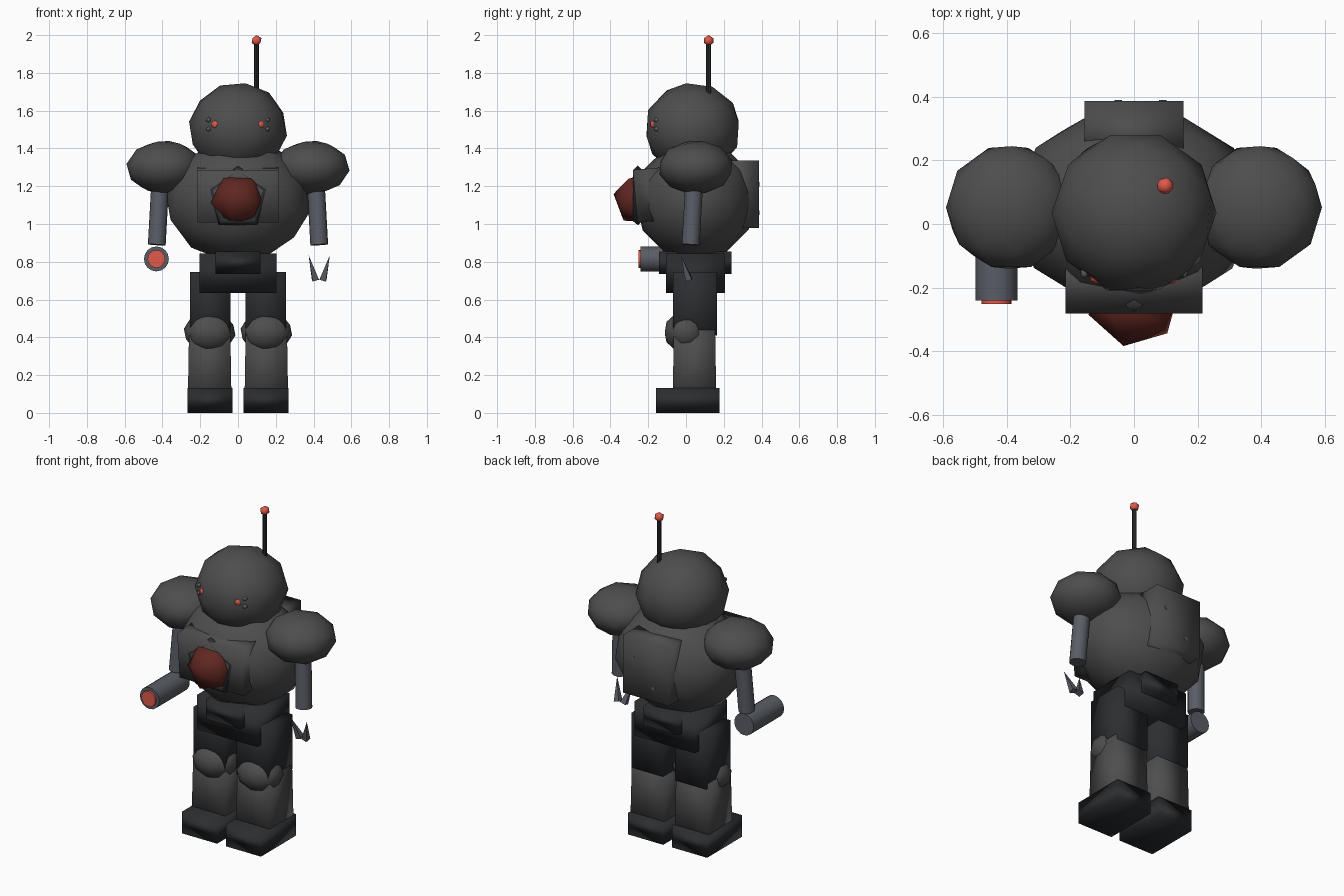
import bpy
from math import radians, pi
from mathutils import Vector, Euler

if "Cube" in bpy.data.objects:
    bpy.data.objects.remove(bpy.data.objects["Cube"])


def material(name, rgb):
    m = bpy.data.materials.new(name)
    m.diffuse_color = (*rgb, 1)
    m.use_nodes = True
    m.node_tree.nodes["Principled BSDF"].inputs["Base Color"].default_value = m.diffuse_color
    return m


CHARCOAL = material("charcoal", (0.075, 0.075, 0.075))
BLACK = material("black", (0.025, 0.027, 0.03))
STEEL = material("steel", (0.1, 0.11, 0.13))
RED = material("red", (0.75, 0.1, 0.07))
DARK_RED = material("dark_red", (0.12, 0.02, 0.015))


def finish(name, mat, angle=None):
    ob = bpy.context.object
    ob.name = name
    ob.data.materials.append(mat)
    if angle is None:
        bpy.ops.object.shade_smooth()
    else:
        bpy.ops.object.shade_smooth_by_angle(angle=radians(angle))
    return ob


def ball(name, center, radii, mat, subdiv=2, tilt=(0, 0, 0)):
    # rotate the facets first, then stretch along the world axes
    bpy.ops.mesh.primitive_ico_sphere_add(subdivisions=subdiv, radius=1, location=center)
    ob = finish(name, mat)
    ob.data.transform(Euler([radians(a) for a in tilt]).to_matrix().to_4x4())
    ob.scale = radii
    return ob


def box(name, lo, hi, mat, tilt=0, taper=1.0):
    lo, hi = Vector(lo), Vector(hi)
    bpy.ops.mesh.primitive_cube_add(size=1, location=(lo + hi) / 2)
    ob = finish(name, mat)
    ob.scale = hi - lo
    ob.rotation_euler.x = radians(tilt)
    for v in ob.data.vertices:
        if v.co.z > 0:
            v.co.x *= taper
            v.co.y *= taper
    return ob


def rod(name, a, b, r1, mat, r2=None, sides=16):
    a, b = Vector(a), Vector(b)
    bpy.ops.mesh.primitive_cone_add(vertices=sides, radius1=r1, radius2=r1 if r2 is None else r2,
                                    depth=(b - a).length, location=(a + b) / 2)
    ob = finish(name, mat, 40)
    ob.rotation_euler = (b - a).to_track_quat('Z', 'Y').to_euler()
    return ob


# Body and head
ball("torso", (0, 0.05, 1.125), (0.39, 0.322, 0.327), CHARCOAL, tilt=(6, 8, 18))
ball("head", (0, 0.035, 1.505), (0.262, 0.258, 0.245), CHARCOAL, tilt=(10, 6, 18))

# Antenna
rod("antenna_rod", (0.098, 0.12, 1.65), (0.098, 0.12, 1.97), 0.013, BLACK, sides=8)
ball("antenna_tip", (0.098, 0.12, 1.971), (0.029, 0.029, 0.029), RED, 1)

# Chest plate, pentagonal ring and gem
box("chest_plate", (-0.215, -0.27, 1.015), (0.215, -0.08, 1.295), CHARCOAL, tilt=5)
bpy.ops.mesh.primitive_torus_add(major_segments=5, minor_segments=4, major_radius=0.148,
                                 minor_radius=0.026, location=(0, -0.255, 1.135),
                                 rotation=(pi / 2, 0, 0))
finish("chest_ring", BLACK).data.transform(Euler((0, 0, pi / 2)).to_matrix().to_4x4())
ball("chest_gem", (0, -0.245, 1.13), (-0.15, 0.145, 0.143), DARK_RED, 1, tilt=(78, 14, 10))

# Backpack with two studs
box("backpack", (-0.155, 0.18, 0.98), (0.155, 0.387, 1.335), CHARCOAL)
for x, z in ((0.09, 1.21), (-0.05, 1.06)):
    rod("backpack_stud", (x, 0.37, z), (x, 0.389, z), 0.012, STEEL, sides=8)

# Waist and pelvis
box("waist", (-0.118, -0.143, 0.735), (0.118, 0.242, 0.855), BLACK)
box("pelvis", (-0.205, -0.107, 0.635), (0.205, 0.207, 0.845), BLACK)

# Paired parts
for s, side in ((-1, "left"), (1, "right")):
    ball(side + "_eye", (s * 0.116, -0.163, 1.527), (0.028, 0.028, 0.028), RED, 1)
    for dz in (-0.024, 0.024):
        ball(side + "_eye_rivet", (s * 0.156, -0.153, 1.527 + dz), (0.014, 0.018, 0.014), STEEL, 1)

    ball(side + "_shoulder", (s * 0.39, 0.052, 1.3), (0.202, 0.2, 0.143), CHARCOAL, tilt=(-8, 10, 18))
    rod(side + "_arm", (s * 0.41, 0.045, 1.25), (s * 0.43, 0.025, 0.89), 0.047, STEEL)

    box(side + "_thigh", (s * 0.147 - 0.107, -0.07, 0.41), (s * 0.147 + 0.107, 0.165, 0.745), BLACK)
    ball(side + "_knee", (s * 0.15, 0.0, 0.428), (0.138, 0.118, 0.112), CHARCOAL, tilt=(5, 8, 18))
    box(side + "_shin", (s * 0.15 - 0.115, -0.07, 0.1), (s * 0.15 + 0.115, 0.16, 0.44), CHARCOAL, taper=0.95)
    box(side + "_foot", (s * 0.149 - 0.119, -0.16, 0), (s * 0.149 + 0.119, 0.178, 0.133), BLACK)

# Blaster on one hand
rod("blaster_barrel", (-0.432, 0.055, 0.815), (-0.432, -0.24, 0.815), 0.066, STEEL)
rod("blaster_muzzle", (-0.432, -0.2, 0.815), (-0.432, -0.252, 0.815), 0.047, RED)

# Claw prongs on the other hand
for s in (-1, 1):
    rod("claw_prong", (0.43 + s * 0.02, 0.015, 0.705), (0.43 + s * 0.056, -0.027, 0.835), 0.025,
        STEEL, r2=0, sides=4)
